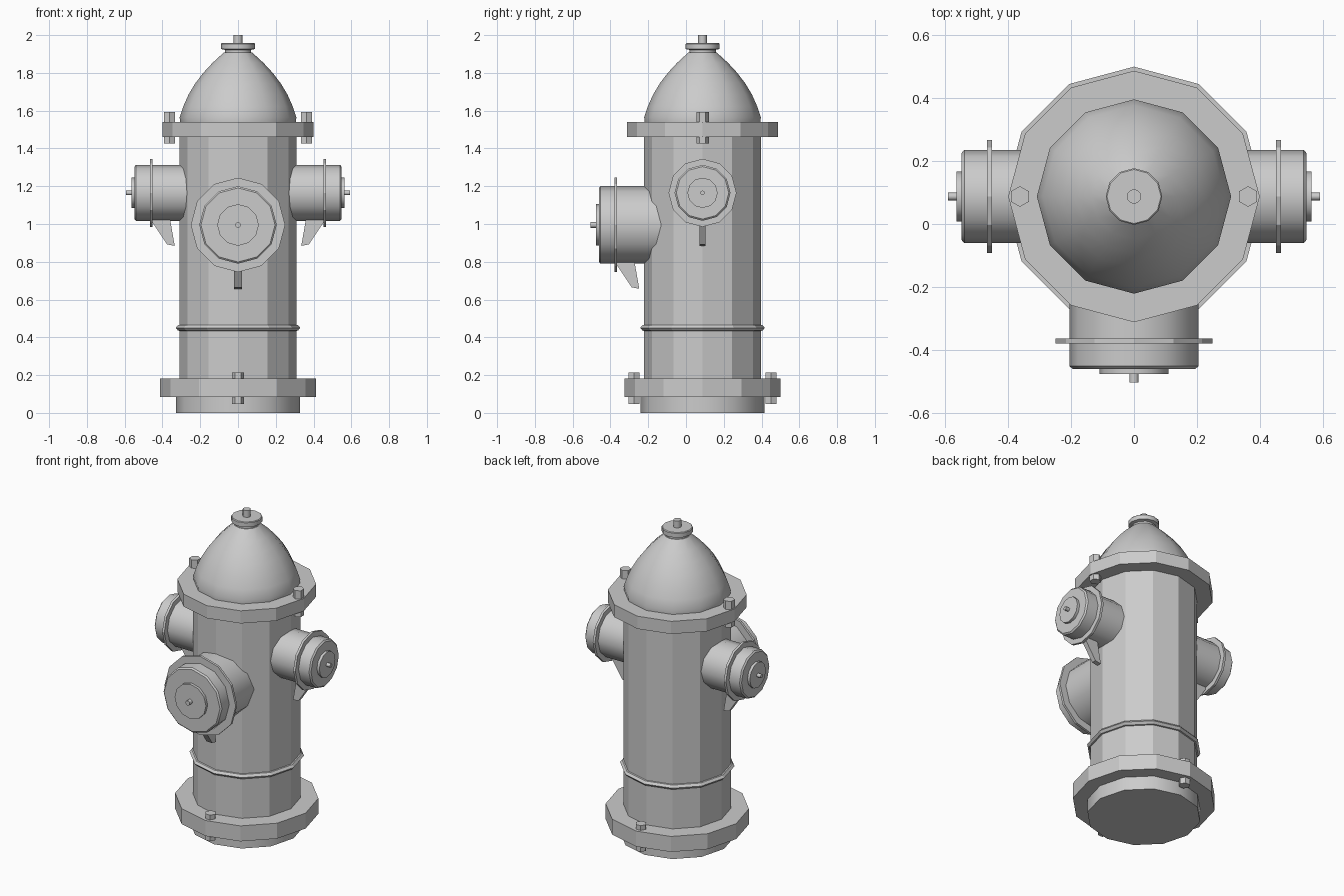
import bpy, bmesh, math
from mathutils import Matrix, Vector

if "Cube" in bpy.data.objects:
    bpy.data.objects.remove(bpy.data.objects["Cube"])

CY = 0.0875  # y of the hydrant's vertical axis
AXIS = Matrix.Translation((0, CY, 0))


def finish(name, bm, matrix, smooth=None):
    bmesh.ops.transform(bm, matrix=matrix, verts=bm.verts)
    bmesh.ops.recalc_face_normals(bm, faces=bm.faces)
    mesh = bpy.data.meshes.new(name)
    bm.to_mesh(mesh)
    bm.free()
    ob = bpy.data.objects.new(name, mesh)
    bpy.context.collection.objects.link(ob)
    if smooth:
        bpy.ops.object.select_all(action='DESELECT')
        ob.select_set(True)
        bpy.context.view_layer.objects.active = ob
        bpy.ops.object.shade_smooth_by_angle(angle=math.radians(smooth))
    return ob


def lathe(name, profile, matrix=AXIS, sides=12, smooth=None):
    """Closed solid turned around local z from (radius, z) points."""
    bm = bmesh.new()
    rings = []
    for r, z in profile:
        rings.append([bm.verts.new((r * math.cos(2 * math.pi * i / sides),
                                    r * math.sin(2 * math.pi * i / sides), z))
                      for i in range(sides)])
    for a, b in zip(rings, rings[1:]):
        for i in range(sides):
            j = (i + 1) % sides
            bm.faces.new((a[i], a[j], b[j], b[i]))
    bm.faces.new(rings[0][::-1])
    bm.faces.new(rings[-1])
    return finish(name, bm, matrix, smooth)


def plate(name, outline, thickness, matrix):
    """Flat outline in local xz, thickened along y."""
    bm = bmesh.new()
    face = bm.faces.new([bm.verts.new((x, -thickness / 2, z)) for x, z in outline])
    ext = bmesh.ops.extrude_face_region(bm, geom=[face])
    moved = [v for v in ext['geom'] if isinstance(v, bmesh.types.BMVert)]
    bmesh.ops.translate(bm, verts=moved, vec=(0, thickness, 0))
    return finish(name, bm, matrix)


# Main barrel, foot and flanges
lathe("foot", [(0.328, 0), (0.328, 0.1)], smooth=35)
lathe("base_flange", [(0.413, 0.085), (0.413, 0.183)])
lathe("barrel", [(0.31, 0.09), (0.31, 1.54)])
lathe("barrel_ring", [(0.305, 0.433), (0.318, 0.436), (0.33, 0.45),
                      (0.318, 0.464), (0.305, 0.467)])
lathe("top_flange", [(0.4, 1.46), (0.4, 1.54)])

# Domed bonnet with its cap and operating nut
lathe("bonnet", [(0.305, 1.53), (0.309, 1.565), (0.29, 1.622), (0.262, 1.685),
                 (0.226, 1.745), (0.183, 1.801), (0.135, 1.853), (0.075, 1.908)],
      smooth=40)
lathe("bonnet_cap", [(0.07, 1.9), (0.07, 1.922), (0.09, 1.926),
                     (0.09, 1.953), (0.086, 1.957)], smooth=35)
lathe("operating_nut", [(0.023, 1.95), (0.023, 2.0)], smooth=35)


# Outlets: (name, heading, height, barrel r, collar r, disc r, nut r, lug width)
outlets = [("right_outlet", 0, 1.165, 0.148, 0.18, 0.08, 0.012, 0.03),
           ("left_outlet", 180, 1.165, 0.148, 0.18, 0.08, 0.012, 0.03),
           ("front_outlet", -90, 0.995, 0.205, 0.25, 0.11, 0.015, 0.04)]
for name, heading, z, r, collar, disc, nut, lug in outlets:
    place = Matrix.Translation((0, CY, z)) @ Matrix.Rotation(math.radians(heading), 4, 'Z')
    out = place @ Matrix.Rotation(math.pi / 2, 4, 'Y')
    lathe(name, [(r, 0.2), (r, 0.54), (r - 0.009, 0.548)], out, smooth=35)
    lathe(name + "_collar", [(collar, 0.452), (collar, 0.467)], out)
    lathe(name + "_disc", [(disc, 0.54), (disc, 0.565)], out, smooth=35)
    lathe(name + "_nut", [(nut, 0.56), (nut, 0.592)], out, smooth=35)
    plate(name + "_lug", [(0.455, -r + 0.01), (0.455, -r - 0.005), (0.375, -r - 0.125),
                          (0.335, -r - 0.133), (0.36, -r + 0.01)], lug, place)


# Hex bolts, paired across each flange
def bolts(name, heading, z0, z1):
    for k in (0, 180):
        m = (AXIS @ Matrix.Rotation(math.radians(heading + k), 4, 'Z')
             @ Matrix.Translation((0.363, 0, 0)) @ Matrix.Rotation(math.pi / 2, 4, 'Z'))
        lathe(name, [(0.033, z0), (0.033, z1)], m, sides=6)


bolts("top_bolt", 0, 1.426, 1.592)
bolts("base_bolt", 90, 0.047, 0.213)
